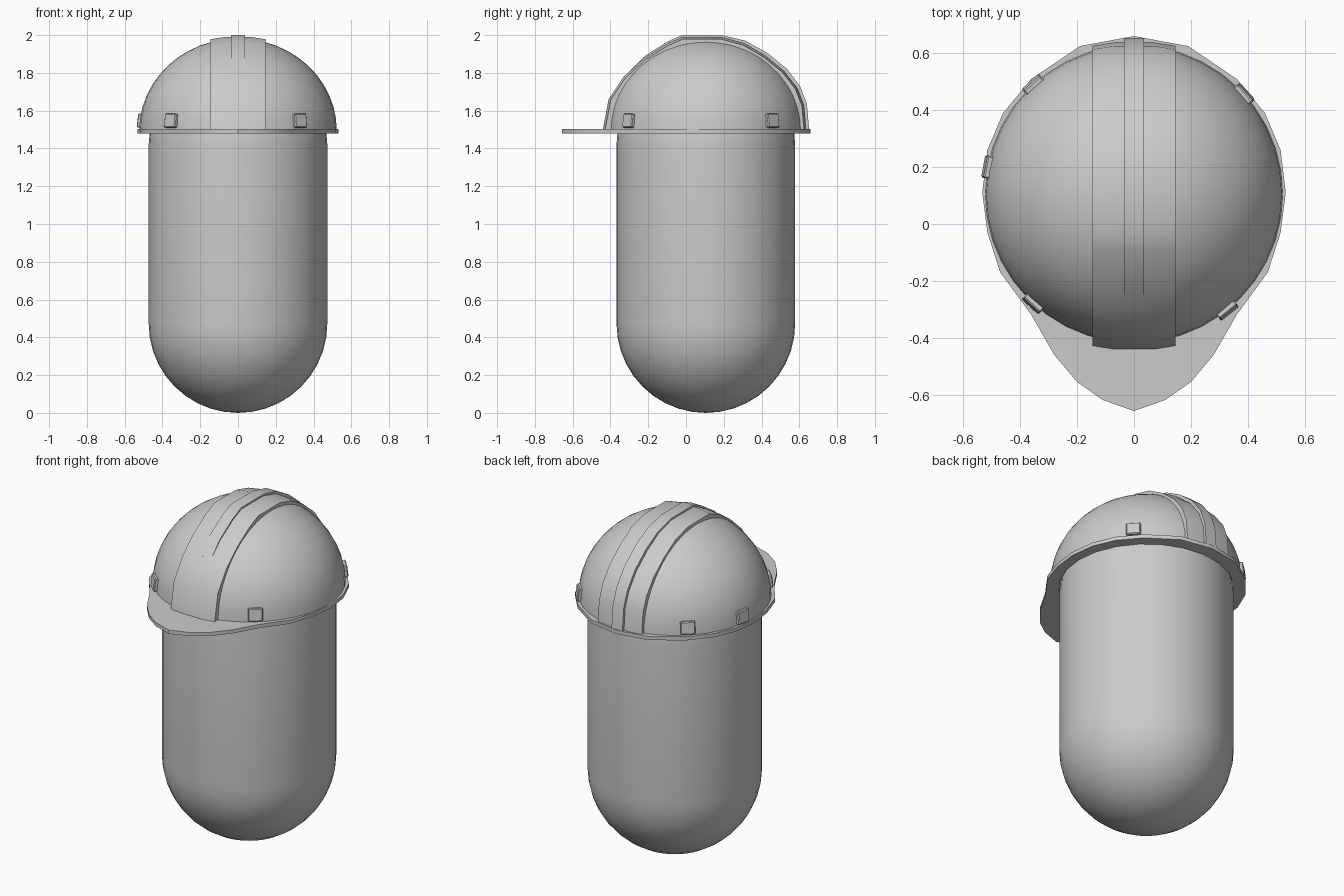
import bpy, bmesh
from math import sin, cos, pi, radians, atan2
from mathutils import Matrix, Vector

if "Cube" in bpy.data.objects:
    bpy.data.objects.remove(bpy.data.objects["Cube"])

CY = 0.105  # y of the body and helmet axis


def make(name, verts, faces, angle=35):
    me = bpy.data.meshes.new(name)
    me.from_pydata(verts, [], faces)
    bm = bmesh.new()
    bm.from_mesh(me)
    bmesh.ops.remove_doubles(bm, verts=bm.verts, dist=1e-5)
    bmesh.ops.recalc_face_normals(bm, faces=bm.faces)
    bm.to_mesh(me)
    bm.free()
    ob = bpy.data.objects.new(name, me)
    bpy.context.collection.objects.link(ob)
    bpy.ops.object.select_all(action='DESELECT')
    ob.select_set(True)
    bpy.context.view_layer.objects.active = ob
    bpy.ops.object.shade_smooth_by_angle(angle=radians(angle))
    return ob


def lathe(name, profile, seg):
    verts = [(r * cos(2 * pi * i / seg), CY + r * sin(2 * pi * i / seg), z)
             for r, z in profile for i in range(seg)]
    faces = [(k * seg + i, k * seg + (i + 1) % seg,
              (k + 1) * seg + (i + 1) % seg, (k + 1) * seg + i)
             for k in range(len(profile) - 1) for i in range(seg)]
    return make(name, verts, faces)


def strip(name, path, xs, drops, depth):
    """Band over the dome: a crowned cross-section swept along a (y, z) path."""
    c = Vector((CY, 1.5))
    verts, n = [], len(xs) + 2
    for p in path:
        v = Vector(p) - c
        L = v.length
        section = [(xs[0], depth)] + list(zip(xs, drops)) + [(xs[-1], depth)]
        for x, d in section:
            q = c + v * ((L - d) / L)
            verts.append((x, q.x, q.y))
    faces = [(k * n + i, k * n + (i + 1) % n,
              (k + 1) * n + (i + 1) % n, (k + 1) * n + i)
             for k in range(len(path) - 1) for i in range(n)]
    faces += [tuple(range(n)), tuple((len(path) - 1) * n + i for i in range(n))]
    return make(name, verts, faces, 30)


# Capsule body
R, H = 0.473, 1.892
arc = [(R * cos(a), R * sin(a)) for a in (pi / 2 * i / 10 for i in range(11))]
profile = [(r, R - z) for r, z in reversed(arc)] + [(r, H - R + z) for r, z in arc]
lathe("body", profile, 40)

# Helmet dome
lathe("helmet_dome", [(0.523 * cos(pi / 2 * i / 12), 1.495 + 0.487 * sin(pi / 2 * i / 12))
                      for i in range(13)], 40)

# Brim with pointed front visor: right half outline, mirrored
half = [(0, 0.66), (0.19, 0.625), (0.36, 0.51), (0.46, 0.39), (0.515, 0.26),
        (0.533, 0.11), (0.515, -0.03), (0.47, -0.17), (0.36, -0.32),
        (0.28, -0.46), (0.2, -0.555), (0.11, -0.618), (0, -0.657)]
outline = half + [(-x, y) for x, y in half[-2:0:-1]]
inner = []
for x, y in outline:
    a = atan2(y - CY, x)
    inner.append((0.47 * cos(a), CY + 0.47 * sin(a)))
# keep the inner edge evenly spaced so the visor side stays inside the body
n = len(outline)
inner = [(0.475 * sin(2 * pi * i / n), CY + 0.475 * cos(2 * pi * i / n)) for i in range(n)]
loops = [(inner, 1.48), (outline, 1.48), (outline, 1.502), (inner, 1.502)]
verts = [(x, y, z) for pts, z in loops for x, y in pts]
faces = [(k * n + i, k * n + (i + 1) % n, (k + 1) % 4 * n + (i + 1) % n, (k + 1) % 4 * n + i)
         for k in range(4) for i in range(n)]
make("helmet_brim", verts, faces)

# Wide ridge running front to back
path = [(-.44, 1.5), (-.41, 1.66), (-.33, 1.78), (-.22, 1.88), (-.1, 1.955),
        (-.02, 1.99), (.19, 1.99), (.31, 1.957), (.42, 1.892), (.52, 1.81),
        (.59, 1.72), (.625, 1.63), (.637, 1.5)]
strip("helmet_ridge", path, [-.145, -.07, .07, .145], [.012, 0, 0, .012], .06)

# Narrow raised rib, flush at the front and reaching the brim at the back
rib = [(-.305, 1.803), (-.22, 1.888), (-.1, 1.965), (-.02, 2.0), (.19, 2.0),
       (.315, 1.97), (.43, 1.906), (.533, 1.823), (.605, 1.728), (.64, 1.635), (.652, 1.5)]
strip("helmet_rib", rib, [-.036, .036], [0, 0], .04)

# Small clips around the rim
for i, (x, y) in enumerate([(.325, -.3), (-.35, -.275), (.39, .46), (-.355, .49), (-.513, .2)]):
    a = atan2(y - CY, x)
    rot = Matrix.Rotation(a, 4, 'Z') @ Matrix.Rotation(radians(-7), 4, 'Y')
    m = Matrix.Translation((0.518 * cos(a), CY + 0.518 * sin(a), 1.546)) @ rot
    bm = bmesh.new()
    bmesh.ops.create_cube(bm, size=1, matrix=m @ Matrix.Diagonal((.034, .08, .074, 1)))
    bmesh.ops.bevel(bm, geom=bm.edges[:], offset=.005, segments=1, affect='EDGES')
    me = bpy.data.meshes.new("helmet_clip")
    bm.to_mesh(me)
    bm.free()
    bpy.context.collection.objects.link(bpy.data.objects.new(f"helmet_clip_{i + 1}", me))
